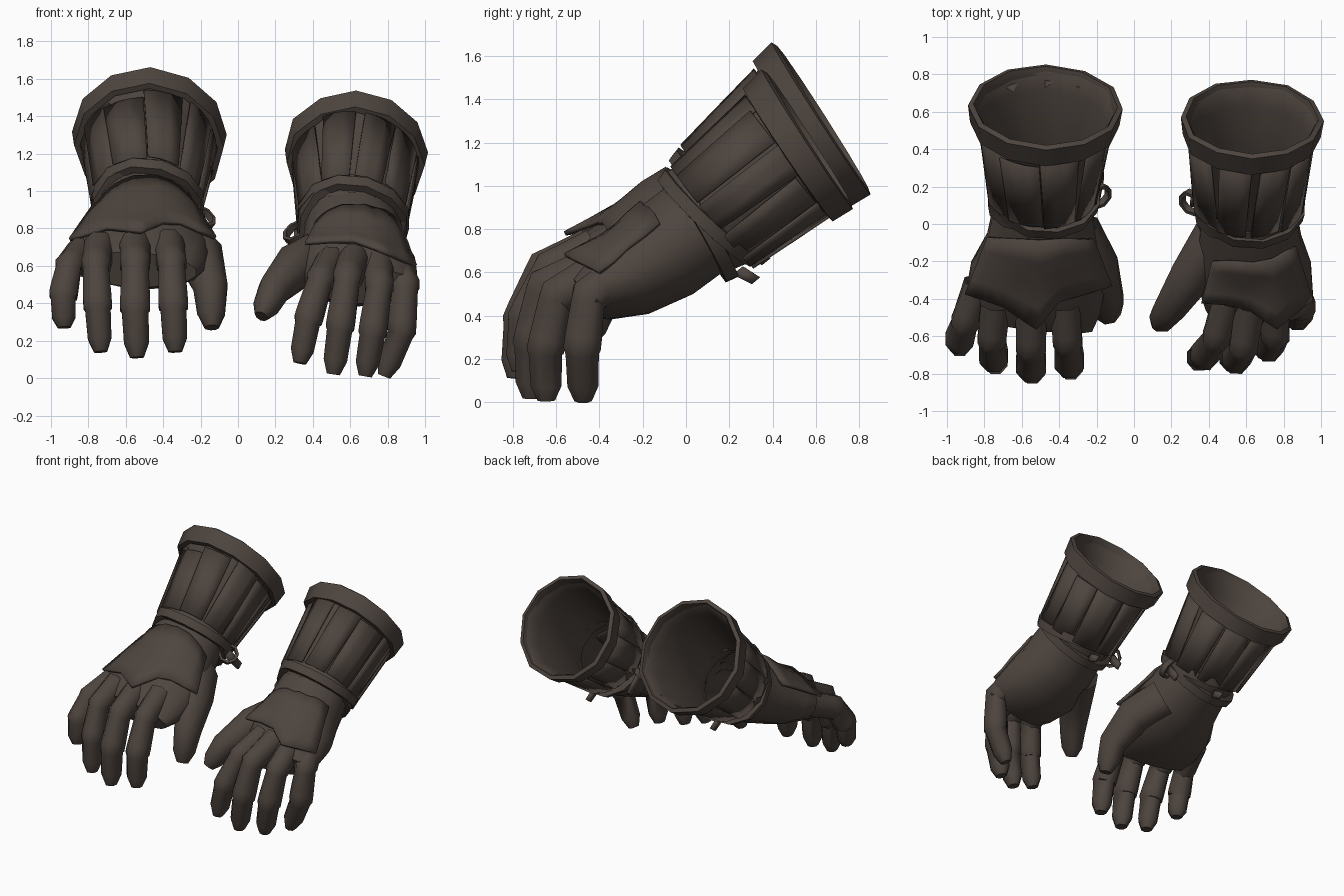
import bpy, bmesh, math, random
from mathutils import Vector as V
from mathutils.bvhtree import BVHTree

if "Cube" in bpy.data.objects:
    bpy.data.objects.remove(bpy.data.objects["Cube"])

random.seed(4)
leather = bpy.data.materials.new("dark brown leather")
leather.diffuse_color = (0.075, 0.058, 0.048, 1)
leather.use_nodes = True
leather.node_tree.nodes["Principled BSDF"].inputs["Base Color"].default_value = leather.diffuse_color


def make(name, rows, wrap=True, close=False, cap_end=False, solid=0):
    """Skin a list of equal-length point rows into a mesh object."""
    bm = bmesh.new()
    vs = [[bm.verts.new(p) for p in r] for r in rows]
    n, m = len(rows), len(rows[0])
    for i in range(n if close else n - 1):
        for j in range(m if wrap else m - 1):
            a, b, k = vs[i], vs[(i + 1) % n], (j + 1) % m
            bm.faces.new((a[j], a[k], b[k], b[j]))
    if cap_end:
        bm.faces.new(vs[-1][::-1])
    bmesh.ops.remove_doubles(bm, verts=bm.verts, dist=1e-4)
    bmesh.ops.recalc_face_normals(bm, faces=bm.faces)
    me = bpy.data.meshes.new(name)
    bm.to_mesh(me)
    bm.free()
    me.materials.append(leather)
    ob = bpy.data.objects.new(name, me)
    bpy.context.collection.objects.link(ob)
    if solid:
        mod = ob.modifiers.new("thickness", "SOLIDIFY")
        mod.thickness = solid
        mod.offset = 0
    return ob


def frame(a):
    a = a.normalized()
    s = (V((1, 0, 0)) - a * a.x).normalized()
    return s, s.cross(a), a


def tube(name, pts, radii, sides):
    pts = [V(p) for p in pts]
    rows = []
    for i, p in enumerate(pts):
        s, u, _ = frame(pts[max(i - 1, 0)] - pts[min(i + 1, len(pts) - 1)])
        rx, ry = radii[i]
        rows.append([p + s * rx * math.cos(t) + u * ry * math.sin(t)
                     for t in [(j + .5) * math.tau / sides for j in range(sides)]])
    return make(name, rows, cap_end=True)


def finger(name, pts, r):
    """Three jointed segments, each flaring a little over the next."""
    pts = [V(p) for p in pts]
    path, rad = [pts[0]], [r * 1.15]
    for i in (1, 2):
        path += [pts[i].lerp(pts[i - 1], .22), pts[i], pts[i].lerp(pts[i + 1], .07)]
        rad += [r * 1.08, r * 1.09, r * .97]
    path += [pts[3].lerp(pts[2], .3), pts[3]]
    rad += [r * .9, r * .5]
    tube(name, path, [(q, q * 1.13) for q in rad], 8)


def lathe(name, profile, origin, axis, sides=12, close=False, wobble=0, phase=.5, slant=0):
    s, u, a = frame(axis)
    rows = [[] for _ in profile]
    for j in range(sides):
        t = (j + phase) * math.tau / sides
        d = s * math.cos(t) + u * math.sin(t)
        k = 1 + random.uniform(-wobble, wobble)
        for row, (r, h) in zip(rows, profile):
            row.append(origin + d * r * k + a * h * (1 + slant * math.sin(t)))
    return make(name, rows, close=close)


def polyline(pts, t):
    f = t * (len(pts) - 1)
    i = min(int(f), len(pts) - 2)
    return V(pts[i]).lerp(V(pts[i + 1]), f - i)


def glove(side, W, O, rim, palm, palm_r, fingers, back, front, inner):
    W, O = V(W), V(O)
    axis = O - W
    L = axis.length
    s, u, a = frame(axis)
    # flared hollow cuff, open at both ends
    lathe(side + "_cuff", [(.25, -.03), (.275, .06), (rim - .045, L - .1), (rim - .025, L - .01),
                           (rim - .035, L - .02), (rim - .07, L - .12), (.235, .05)],
          W, axis, close=True, wobble=.008, phase=0, slant=.06)
    # rim around the opening
    lathe(side + "_cuff_rim", [(rim - .04, L - .12), (rim - .008, L - .115), (rim + .006, L),
                               (rim - .022, L + .01), (rim - .04, L - .03)],
          W, axis, 12, True, .015, 0, .06)
    # overlapping slats on the cuff
    for i in range(10):
        t = i * math.tau / 10
        skew, lift = random.uniform(-.12, .12), random.uniform(.006, .018)
        wide, top = random.uniform(.25, .33), L - random.uniform(.08, .15)
        rows = []
        for f in (0, .5, 1):
            h = .06 + (top - .06) * f
            r = .275 + (rim - .32) * h / L + lift
            rows.append([W + a * h + (s * math.cos(q) + u * math.sin(q)) * (r + .005 * k)
                         for k in (-1, -.3, .3, 1) for q in [t + skew * f + k * wide]])
        make(side + "_cuff_slat", rows, wrap=False, solid=.012)
    # two crossed wrist straps
    for tilt, h, r in ((-.16, .0, .28), (.14, .05, .29)):
        ax = a + u * tilt + s * tilt * .5
        lathe(side + "_wrist_strap", [(r - .03, -.035), (r + .012, -.03), (r + .018, .03),
                                      (r - .03, .035)], W + a * h, ax, 12, True, .02)
    # strap knot and loose ends
    k = W + s * inner * .3 - u * .06
    lathe(side + "_strap_loop", [(.055, -.02), (.075, -.02), (.075, .02), (.055, .02)],
          k, u + s * .6 * inner, 8, True)
    for base, end in ((k, k - u * .17 + s * .02), (W - u * .27, W - u * .36 + a * .03)):
        make(side + "_strap_end", [[base - a * .03, base + a * .03],
                                   [end - a * .02, end + a * .03]], wrap=False, solid=.02)
    # palm
    hand = tube(side + "_palm", palm, palm_r, 16)
    # fingers and thumb
    for name, r, pts in fingers:
        if name == "thumb":
            P = [V(p) for p in pts]
            path = [P[0], P[1], P[2], P[3].lerp(P[2], .35), P[3]]
            tube(side + "_thumb", path, [(q * r, q * r * 1.15) for q in (1.5, 1.4, 1.05, .85, .45)], 9)
        else:
            finger(side + "_" + name, pts, r)
    # pointed plate laid over the back of the hand
    bm = bmesh.new()
    bm.from_mesh(hand.data)
    tree = BVHTree.FromBMesh(bm)
    bm.free()
    rows = []
    for i in range(5):
        row = []
        for j in range(13):
            p = polyline(back, j / 12).lerp(polyline(front, j / 12), i / 4)
            hit = tree.ray_cast(V((p.x, p.y, 3)), V((0, 0, -1)))[0]
            row.append(V((p.x, p.y, max(p.z, hit.z + .014 if hit else 0))))
        rows.append(row)
    make(side + "_hand_plate", rows, wrap=False, solid=.022)


glove("left", (-.49, .12, .91), (-.47, .625, 1.31), .408,
      [(-.49, .16, .94), (-.49, -.08, .795), (-.51, -.26, .69), (-.54, -.42, .625), (-.555, -.53, .58)],
      [(.25, .24), (.30, .24), (.37, .205), (.37, .16), (.34, .10)],
      [("little_finger", .074, [(-.83, -.32, .68), (-.905, -.53, .59), (-.935, -.62, .44), (-.93, -.645, .27)]),
       ("ring_finger", .076, [(-.74, -.42, .70), (-.76, -.62, .60), (-.75, -.71, .38), (-.735, -.74, .14)]),
       ("middle_finger", .08, [(-.55, -.44, .71), (-.55, -.66, .61), (-.55, -.76, .37), (-.54, -.785, .11)]),
       ("index_finger", .078, [(-.37, -.42, .71), (-.355, -.63, .61), (-.345, -.74, .38), (-.335, -.765, .14)]),
       ("thumb", .09, [(-.31, -.04, .75), (-.20, -.24, .65), (-.145, -.41, .48), (-.14, -.48, .27)])],
      [(-.78, -.07, .91), (-.66, -.08, .99), (-.5, -.09, 1.03), (-.36, -.08, .99), (-.22, -.08, .91)],
      [(-.9, -.37, .74), (-.7, -.44, .80), (-.52, -.56, .78), (-.4, -.41, .83), (-.12, -.33, .75)], 1)

glove("right", (.61, .07, .82), (.63, .56, 1.215), .378,
      [(.61, .11, .85), (.62, -.10, .695), (.64, -.26, .59), (.67, -.41, .53), (.68, -.5, .49)],
      [(.25, .24), (.28, .24), (.315, .205), (.295, .16), (.26, .10)],
      [("index_finger", .074, [(.50, -.4, .62), (.44, -.61, .52), (.375, -.70, .31), (.33, -.72, .08)]),
       ("middle_finger", .076, [(.62, -.43, .63), (.585, -.66, .53), (.545, -.715, .27), (.51, -.715, .02)]),
       ("ring_finger", .076, [(.75, -.4, .61), (.755, -.60, .49), (.72, -.65, .24), (.68, -.645, .01)]),
       ("little_finger", .076, [(.84, -.3, .60), (.895, -.45, .49), (.875, -.48, .25), (.78, -.475, .01)]),
       ("thumb", .083, [(.44, -.06, .66), (.31, -.27, .60), (.19, -.45, .47), (.125, -.54, .33)])],
      [(.42, -.2, .83), (.52, -.2, .85), (.64, -.21, .86), (.74, -.19, .85), (.86, -.12, .78)],
      [(.36, -.42, .72), (.5, -.43, .73), (.62, -.46, .73), (.76, -.56, .68), (.95, -.4, .6)], -1)

# smooth shading with sharp edges kept
for ob in bpy.context.scene.objects:
    ob.select_set(True)
    bpy.context.view_layer.objects.active = ob
bpy.ops.object.shade_smooth_by_angle(angle=math.radians(50))
